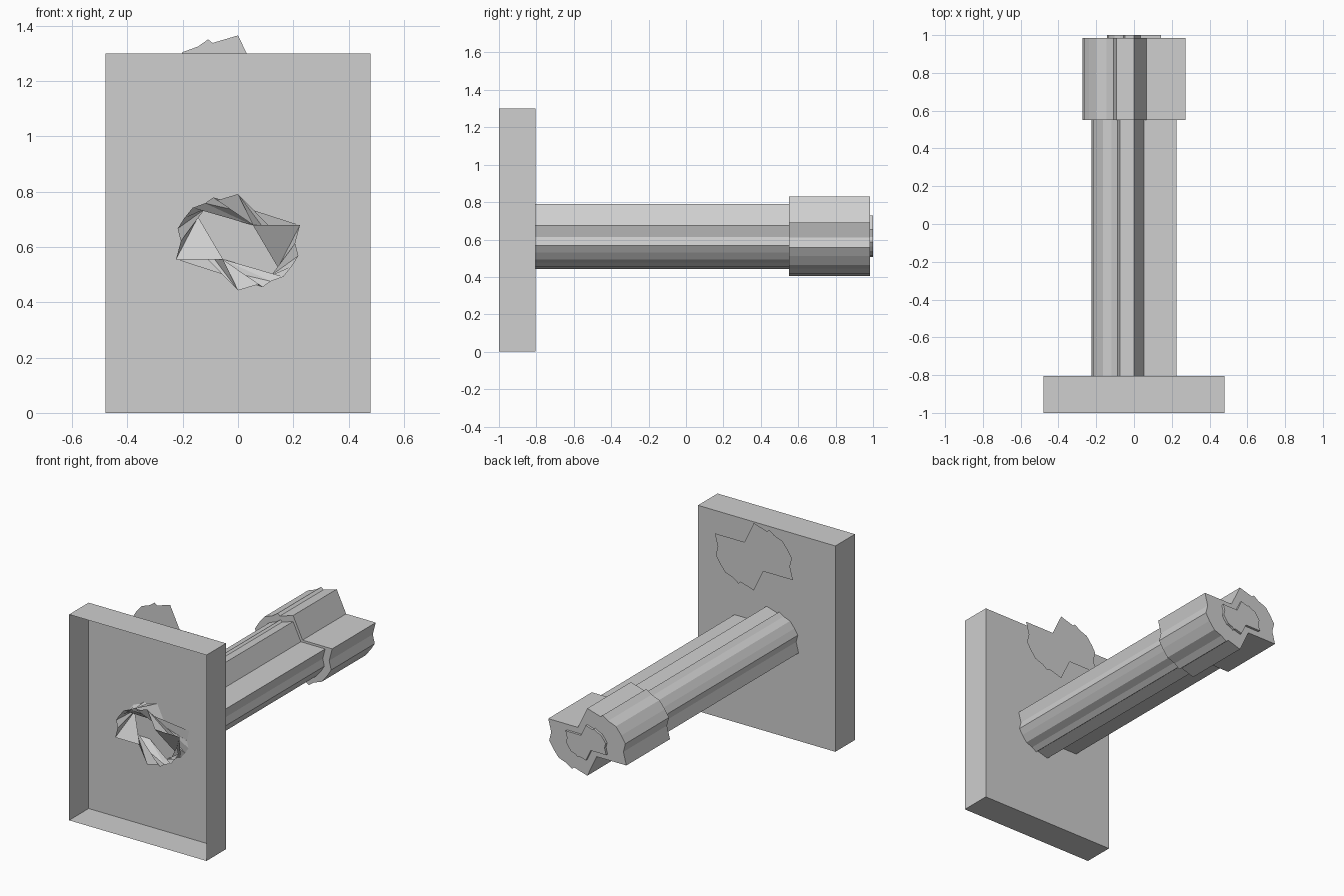
import bpy
import bmesh

if "Cube" in bpy.data.objects:
    bpy.data.objects.remove(bpy.data.objects["Cube"])

grey = bpy.data.materials.new("plain grey")
grey.diffuse_color = (0.62, 0.62, 0.62, 1)
grey.use_nodes = True
grey.node_tree.nodes["Principled BSDF"].inputs["Base Color"].default_value = grey.diffuse_color

CENTRE_Z = 0.617

# Half of the notched, ragged cross-section; the other half is a 180 degree turn
HALF = [(0.273, 0.075), (0.066, 0.075), (0.0, 0.2125), (-0.092, 0.185),
        (-0.108, 0.198), (-0.145, 0.172), (-0.2, 0.152), (-0.238, 0.105),
        (-0.266, 0.06), (-0.252, 0.005)]
PROFILE = HALF + [(-x, -z) for x, z in HALF]


def finish(name, bm, recalc=True):
    if recalc:
        bmesh.ops.recalc_face_normals(bm, faces=bm.faces[:])
    mesh = bpy.data.meshes.new(name)
    bm.to_mesh(mesh)
    bm.free()
    mesh.materials.append(grey)
    obj = bpy.data.objects.new(name, mesh)
    bpy.context.collection.objects.link(obj)
    return obj


def ring(bm, scale, y, cz=CENTRE_Z):
    return [bm.verts.new((x * scale, y, cz + z * scale)) for x, z in PROFILE]


def bridge(bm, a, b, shift=0):
    n = len(a)
    for i in range(n):
        j, k = (i + shift) % n, (i + 1 + shift) % n
        if shift:
            bm.faces.new((a[i], a[(i + 1) % n], b[j]))
            bm.faces.new((a[(i + 1) % n], b[k], b[j]))
        else:
            bm.faces.new((a[i], a[(i + 1) % n], b[k], b[j]))


def bar(name, scale, y0, y1):
    bm = bmesh.new()
    a, b = ring(bm, scale, y0), ring(bm, scale, y1)
    bridge(bm, a, b)
    bm.faces.new(a)
    bm.faces.new(b)
    finish(name, bm)


# Wall plate: thin box open towards the front
bm = bmesh.new()
bmesh.ops.create_cube(bm, size=1)
for v in bm.verts:
    v.co = (v.co.x * 0.96, -0.9025 + v.co.y * 0.195, 0.65 + v.co.z * 1.3)
bm.normal_update()
bmesh.ops.delete(bm, geom=[f for f in bm.faces if f.normal.y < -0.9],
                 context='FACES_ONLY')
finish("wall_plate", bm, False)

# Shaft, thicker head and small raised end
bar("shaft", 0.82, -0.804, 0.56)
bar("head", 1.0, 0.55, 0.985)
bar("end_boss", 0.52, 0.98, 1.0)

# Twisted open collar inside the plate
bm = bmesh.new()
bridge(bm, ring(bm, 0.82, -0.806), ring(bm, 0.82, -0.905), 5)
finish("inner_collar", bm)

# Flat loose disc behind the top of the plate
bm = bmesh.new()
bm.faces.new(ring(bm, 1.0, -0.677, 1.1525))
finish("flat_disc", bm)
